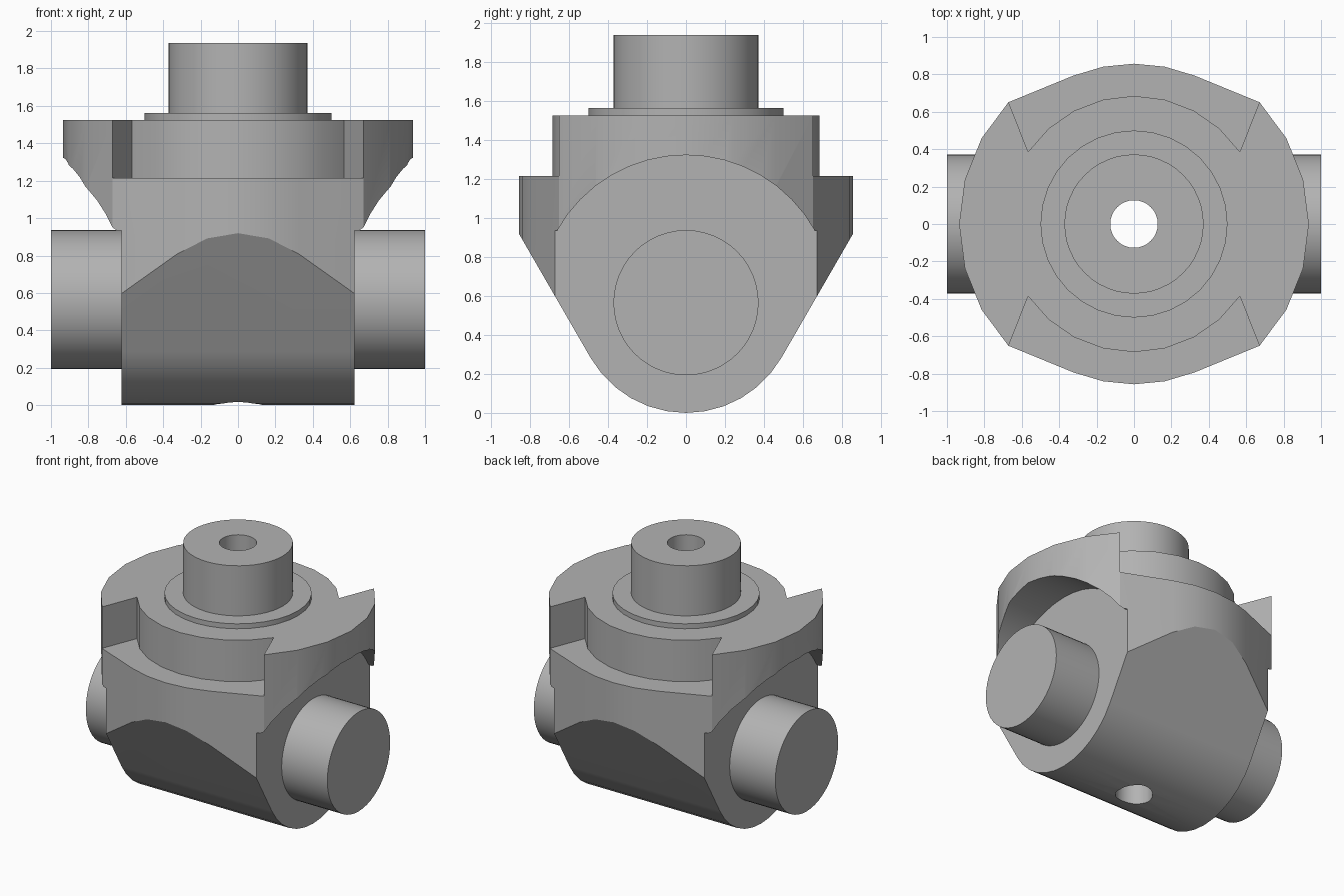
import bpy, bmesh, math
from mathutils import Vector

if "Cube" in bpy.data.objects:
    bpy.data.objects.remove(bpy.data.objects["Cube"], do_unlink=True)

GREY = (0.45, 0.45, 0.45, 1)
metal = bpy.data.materials.new("machined grey")
metal.use_nodes = True
metal.diffuse_color = GREY
metal.node_tree.nodes["Principled BSDF"].inputs["Base Color"].default_value = GREY

AXIS_Z = 0.565   # height of the cross axle
BORE = 0.127


def arc(r, a0, a1, steps, cz=0.0):
    """Points on an arc, angles in degrees."""
    return [(r * math.cos(math.radians(a0 + (a1 - a0) * i / steps)),
             cz + r * math.sin(math.radians(a0 + (a1 - a0) * i / steps)))
            for i in range(steps + 1)]


def circle(r, n, cz=0.0):
    return arc(r, 0, 360, n, cz)[:-1]


def prism(name, pts, lo, hi, axis="z"):
    """Extrude a profile: (x, y) along z, or (y, z) along x."""
    bm = bmesh.new()
    vs = [bm.verts.new((a, b, lo) if axis == "z" else (lo, a, b)) for a, b in pts]
    face = bm.faces.new(vs)
    ext = bmesh.ops.extrude_face_region(bm, geom=[face])
    off = Vector((0, 0, hi - lo)) if axis == "z" else Vector((hi - lo, 0, 0))
    bmesh.ops.translate(bm, vec=off,
                        verts=[g for g in ext["geom"] if isinstance(g, bmesh.types.BMVert)])
    bmesh.ops.recalc_face_normals(bm, faces=bm.faces)
    mesh = bpy.data.meshes.new(name)
    bm.to_mesh(mesh)
    bm.free()
    mesh.materials.append(metal)
    ob = bpy.data.objects.new(name, mesh)
    bpy.context.collection.objects.link(ob)
    return ob


def select(ob):
    bpy.ops.object.select_all(action="DESELECT")
    ob.select_set(True)
    bpy.context.view_layer.objects.active = ob


def cut(ob, tool, operation="DIFFERENCE"):
    select(ob)
    mod = ob.modifiers.new("cut", "BOOLEAN")
    mod.operation, mod.solver, mod.object = operation, "EXACT", tool
    bpy.ops.object.modifier_apply(modifier=mod.name)
    bpy.data.objects.remove(tool, do_unlink=True)


def finish(ob):
    select(ob)
    bpy.ops.object.shade_smooth_by_angle(angle=math.radians(25))
    mod = ob.modifiers.new("even shading", "WEIGHTED_NORMAL")
    mod.keep_sharp = True


# Housing plan: wide side wings, narrower front and back with tangent flats
corner = math.degrees(math.atan2(0.65, 0.67))
plan = []
for turn in (0, 180):
    plan += arc(0.935, turn - corner, turn + corner, 6)
    plan += arc(0.857, turn + 67.8, turn + 112.2, 4)
housing = prism("housing", plan, -0.1, 1.525)

# Rounded wedge that shapes the lower half
wedge = arc(AXIS_Z, -150, -30, 12, AXIS_Z)
y0, z0 = wedge[-1]
wedge += [(y0 + 0.7, z0 + 0.7 * math.sqrt(3)), (y0 + 0.7, 1.8),
          (-y0 - 0.7, 1.8), (-y0 - 0.7, z0 + 0.7 * math.sqrt(3))]
cut(housing, prism("wedge_tool", wedge, -1.2, 1.2, "x"), "INTERSECT")

# Arched clearance around each axle stub
rise = math.degrees(math.asin((0.935 - AXIS_Z) / 0.757))
arch = arc(0.757, rise, 180 - rise, 16, AXIS_Z)
arch += [(-1.1, 0.935), (-1.1, -0.2), (1.1, -0.2), (1.1, 0.935)]
for lo, hi in ((0.622, 1.2), (-1.2, -0.622)):
    cut(housing, prism("arch_tool", arch, lo, hi, "x"))

# Stepped ledge at front and back, leaving the wings standing
ledge = arc(0.685, 34.3, 145.7, 8)
ledge += [(-0.7225, 0.7825), (-0.7225, 1.1), (0.7225, 1.1), (0.7225, 0.7825)]
for s in (1, -1):
    cut(housing, prism("ledge_tool", [(x, s * y) for x, y in ledge], 1.215, 1.8))

# Collar and spindle, bored through together with the housing
collar = prism("collar", circle(0.5, 32), 1.525, 1.562)
spindle = prism("spindle", circle(0.372, 48), 1.562, 1.937)
for ob in (housing, collar, spindle):
    cut(ob, prism("bore_tool", circle(BORE, 32), -0.3, 2.2))
    finish(ob)

# Axle stubs
for name, lo, hi in (("left_axle", 0.622, 1.0), ("right_axle", -1.0, -0.622)):
    finish(prism(name, circle(0.372, 48, AXIS_Z), lo, hi, "x"))
